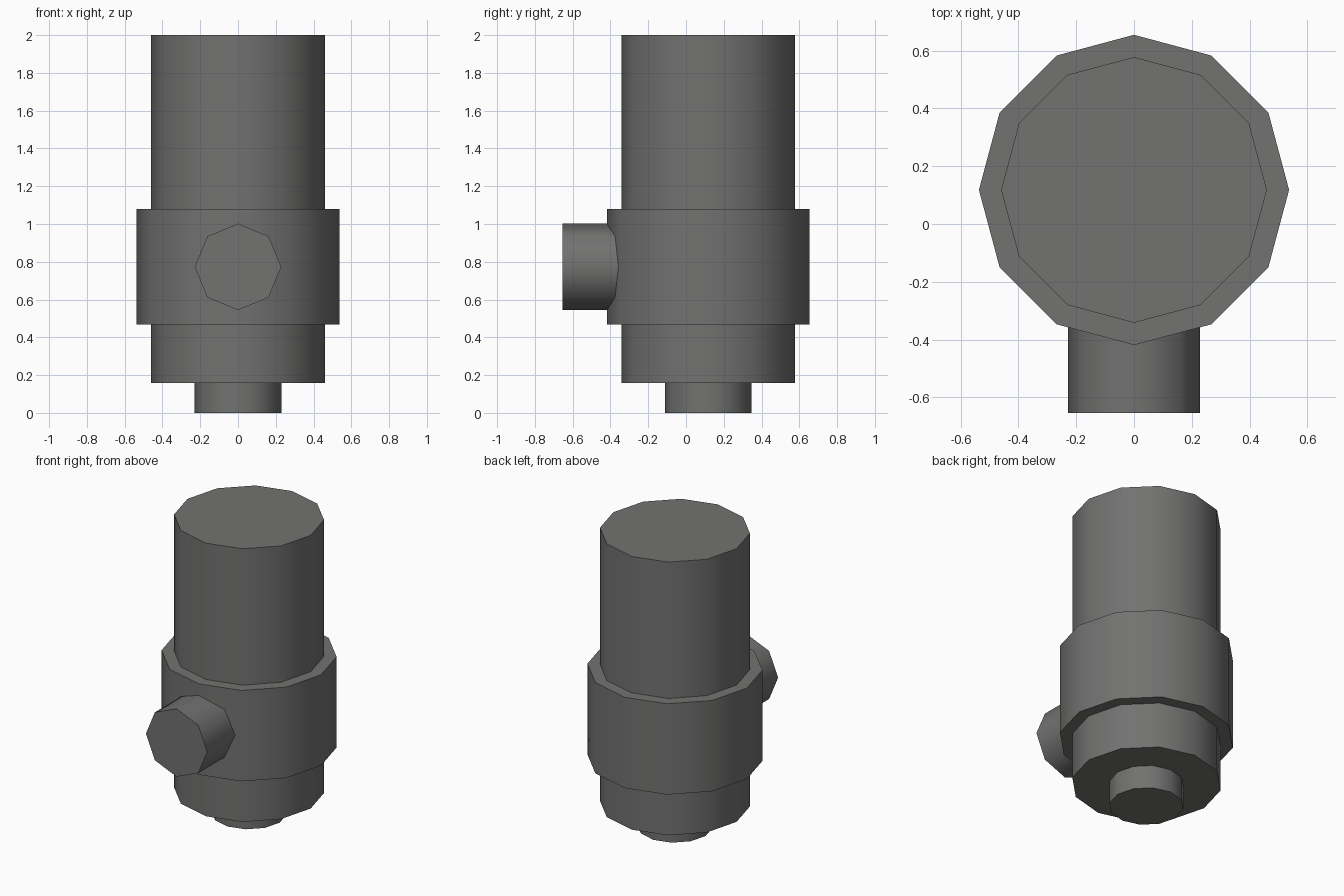
import bpy, bmesh, math
from mathutils import Matrix

if "Cube" in bpy.data.objects:
    bpy.data.objects.remove(bpy.data.objects["Cube"])

grey = bpy.data.materials.new("dark grey metal")
grey.diffuse_color = (0.17, 0.168, 0.165, 1)
grey.use_nodes = True
grey.node_tree.nodes["Principled BSDF"].inputs["Base Color"].default_value = grey.diffuse_color


def cylinder(name, radius, length, sides, matrix):
    """Capped prism along local z, smooth sides and sharp rims, first vertex on local x."""
    bm = bmesh.new()
    rings = [[bm.verts.new((radius * math.cos(2 * math.pi * i / sides),
                            radius * math.sin(2 * math.pi * i / sides), z))
              for i in range(sides)] for z in (0, length)]
    low, high = rings
    for i in range(sides):
        j = (i + 1) % sides
        bm.faces.new((low[i], low[j], high[j], high[i])).smooth = True
    for cap in (bm.faces.new(low[::-1]), bm.faces.new(high)):
        for edge in cap.edges:
            edge.smooth = False
    bm.transform(matrix)
    mesh = bpy.data.meshes.new(name)
    bm.to_mesh(mesh)
    bm.free()
    mesh.materials.append(grey)
    obj = bpy.data.objects.new(name, mesh)
    bpy.context.collection.objects.link(obj)
    return obj


AXIS_Y = 0.118

# Upright stack: name, radius, bottom, top
for name, radius, bottom, top in (("bottom_stub", 0.229, 0.0, 0.157),
                                  ("main_body", 0.46, 0.157, 2.0),
                                  ("collar", 0.537, 0.467, 1.08)):
    cylinder(name, radius, top - bottom, 12, Matrix.Translation((0, AXIS_Y, bottom)))

# Front outlet, running from inside the collar towards -y
cylinder("front_outlet", 0.229, 0.655, 8,
         Matrix.Translation((0, 0, 0.773)) @ Matrix.Rotation(math.radians(90), 4, 'X'))
